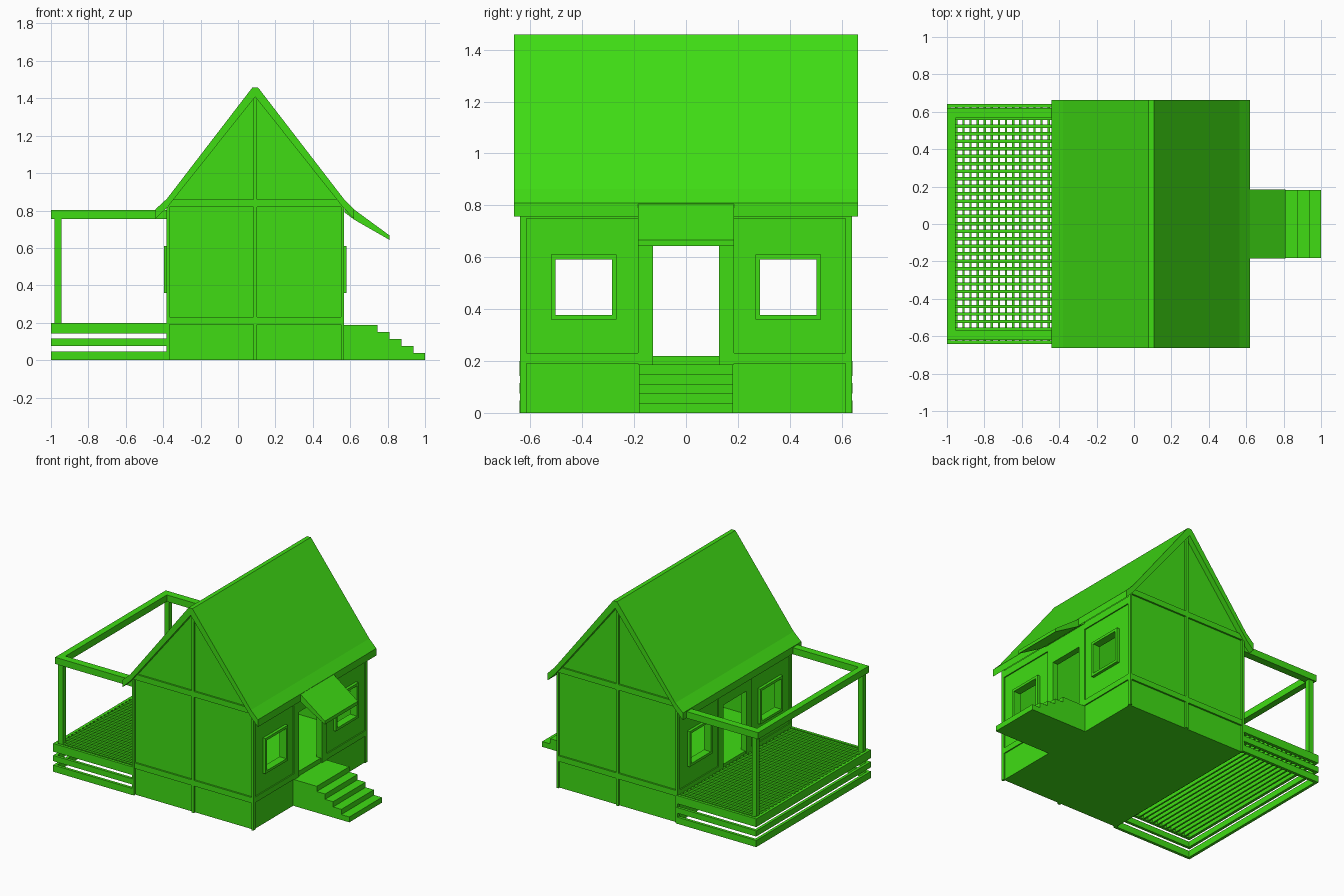
import bpy, bmesh

if "Cube" in bpy.data.objects:
    bpy.data.objects.remove(bpy.data.objects["Cube"])

green = bpy.data.materials.new("green")
green.diffuse_color = (0.05, 0.72, 0.007, 1)
green.use_nodes = True
green.node_tree.nodes["Principled BSDF"].inputs["Base Color"].default_value = green.diffuse_color


def prism(name, profile, y0, y1):
    """Extrude an x/z profile along y."""
    bm = bmesh.new()
    face = bm.faces.new([bm.verts.new((x, y0, z)) for x, z in profile])
    new = bmesh.ops.extrude_face_region(bm, geom=[face])["geom"]
    bmesh.ops.translate(bm, vec=(0, y1 - y0, 0),
                        verts=[v for v in new if isinstance(v, bmesh.types.BMVert)])
    bmesh.ops.recalc_face_normals(bm, faces=bm.faces)
    me = bpy.data.meshes.new(name)
    bm.to_mesh(me)
    bm.free()
    me.materials.append(green)
    ob = bpy.data.objects.new(name, me)
    bpy.context.collection.objects.link(ob)
    return ob


def box(name, x0, x1, y0, y1, z0, z1):
    return prism(name, [(x0, z0), (x1, z0), (x1, z1), (x0, z1)], y0, y1)


def cut(target, cutter):
    mod = target.modifiers.new("cut", 'BOOLEAN')
    mod.operation, mod.solver, mod.object = 'DIFFERENCE', 'EXACT', cutter
    bpy.context.view_layer.objects.active = target
    bpy.ops.object.modifier_apply(modifier=mod.name)
    bpy.data.objects.remove(cutter)


L, R, MID, W = -0.375, 0.56, 0.092, 0.625   # wall planes

# hollow house shell with gables, windows and doors cut right through
shell = prism("house_walls", [(L, 0), (R, 0), (R, 0.825), (MID, 1.42), (L, 0.825)], -W, W)
cut(shell, prism("room", [(L + .035, .22), (R - .035, .22), (R - .035, .81),
                          (MID, 1.37), (L + .035, .81)], -W + .035, W - .035))
cut(shell, box("door_hole", -0.6, 0.8, -0.13, 0.127, 0.22, 0.645))
for s in (-1, 1):
    a, b = sorted((s * 0.285, s * 0.503))
    cut(shell, box("window_hole", -0.6, 0.8, a, b, 0.378, 0.592))

# main roof with kicked eaves, and entrance canopy
prism("roof", [(-.44, .808), (-.38, .863), (.077, 1.458), (.107, 1.458), (.565, .863), (.62, .808),
               (.62, .757), (.563, .815), (.092, 1.408), (-.38, .815), (-.44, .757)], -0.663, 0.663)
prism("entrance_canopy", [(.57, .84), (.62, .806), (.81, .667), (.81, .643), (.62, .752), (.57, .79)],
      -0.185, 0.185)

# entrance steps
prism("entrance_steps", [(.55, 0), (1, 0), (1, .038), (.937, .038), (.937, .075), (.873, .075), (.873, .112),
                         (.81, .112), (.81, .15), (.745, .15), (.745, .187), (.55, .187)], -0.182, 0.182)

for s in (-1, 1):
    # gable trims
    a, b = sorted((s * (W - .01), s * 0.64))
    box("gable_post", 0.082, 0.102, a, b, 0, 1.41)
    box("gable_band", L, R, a + .003, b - .003, 0.82, 0.86)
    box("plinth_band", L, R, a + .003, b - .003, 0.19, 0.23)
    for x in (L, R):
        box("corner_post", x - .008, x + .008, a, b, 0, 0.82)
    for x, d in ((L, -1), (R, 1)):
        x0, x1 = sorted((x - d * .005, x + d * .008))
        # wall bands, corner boards and door jambs
        a, b = sorted((s * 0.185, s * 0.625))
        box("wall_plinth_band", x0, x1, a, b, 0.19, 0.23)
        box("wall_top_band", x0, x1, a, b, 0.75, 0.80)
        a, b = sorted((s * 0.622, s * 0.64))
        box("corner_board", x0, x1, a, b, 0, 0.80)
        a, b = sorted((s * 0.128, s * 0.185))
        box("door_jamb", x0, x1, a, b, 0.187, 0.80)
        # window frame ring
        x0, x1 = sorted((x - d * .01, x + d * .02))
        a, b = sorted((s * 0.268, s * 0.521))
        box("frame_bottom", x0, x1, a, b, 0.36, 0.378)
        box("frame_top", x0, x1, a, b, 0.592, 0.61)
        box("frame_side", x0, x1, a, a + .018, 0.378, 0.592)
        box("frame_side", x0, x1, b - .018, b, 0.378, 0.592)

# door headers
for x in (L, R):
    box("door_header", x - .008, x + .008, -0.128, 0.128, 0.645, 0.80)

# deck skirt boards in three rows on three sides
for z0, z1 in ((0, .047), (.075, .115), (.142, .2)):
    box("deck_skirt_end", -1, -0.98, -0.642, 0.642, z0, z1)
    for y in (-0.632, 0.632):
        box("deck_skirt_side", -0.98, L, y - .01, y + .01, z0, z1)

# deck slats over crossing joists
for i in range(31):
    y = -0.602 + i * 0.0402
    box("deck_slat", -0.98, L, y - .009, y + .009, 0.18, 0.2)
for i in range(16):
    x = -0.95 + i * 0.038
    box("deck_joist", x - .006, x + .006, -0.622, 0.622, 0.145, 0.18)

# pergola posts and beams
for s in (-1, 1):
    a, b = sorted((s * 0.567, s * 0.62))
    box("pergola_side_beam", -0.955, -0.38, a, b, 0.755, 0.802)
    a, b = sorted((s * 0.578, s * 0.612))
    box("pergola_post", -0.982, -0.945, a, b, 0.18, 0.757)
box("pergola_end_beam", -1, -0.955, -0.62, 0.62, 0.755, 0.802)
